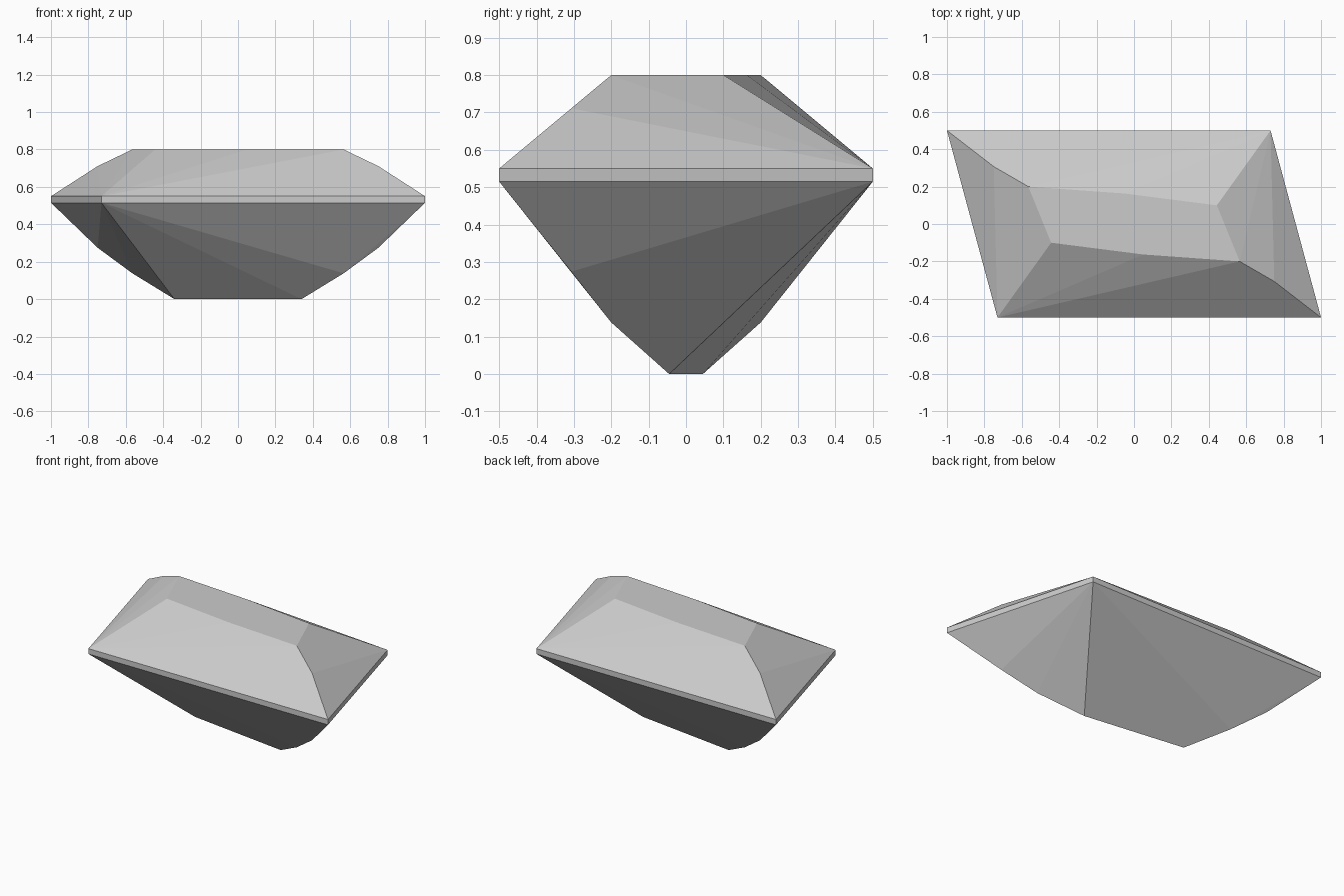
import bpy
import bmesh
import math

if "Cube" in bpy.data.objects:
    bpy.data.objects.remove(bpy.data.objects["Cube"], do_unlink=True)

# Single flat stone colour
stone = bpy.data.materials.new("pale_grey_stone")
stone.use_nodes = True
colour = (0.6, 0.6, 0.6, 1)
stone.diffuse_color = colour
stone.node_tree.nodes["Principled BSDF"].inputs["Base Color"].default_value = colour

GIRDLE_LOW, GIRDLE_HIGH, TABLE = 0.515, 0.55, 0.8

# Half of the cut stone's corners; the rest follow by a half turn about z
corners = []
for z in (GIRDLE_LOW, GIRDLE_HIGH):
    corners += [(-0.73, -0.5, z), (1, -0.5, z)]
# Crown: table rim and the bend on its long ridge
corners += [(x, y, TABLE) for x, y in ((-0.443, -0.1), (0.05, -0.163), (0.565, -0.2))]
corners.append((0.75, -0.307, 0.711))
# Pavilion: two bends on the lower ridge and one end of the keel
corners += [(0.75, -0.307, 0.274), (0.565, -0.2, 0.138), (0.34, -0.045, 0)]

# Wrap the corners in flat facets
bm = bmesh.new()
for x, y, z in corners:
    bm.verts.new((x, y, z))
    bm.verts.new((-x, -y, z))
hull = bmesh.ops.convex_hull(bm, input=bm.verts[:])
bmesh.ops.dissolve_limit(bm, angle_limit=math.radians(0.3),
                         verts=bm.verts[:], edges=bm.edges[:])
bmesh.ops.recalc_face_normals(bm, faces=bm.faces[:])

mesh = bpy.data.meshes.new("cut_gemstone")
bm.to_mesh(mesh)
bm.free()
mesh.materials.append(stone)
gem = bpy.data.objects.new("cut_gemstone", mesh)
bpy.context.collection.objects.link(gem)
